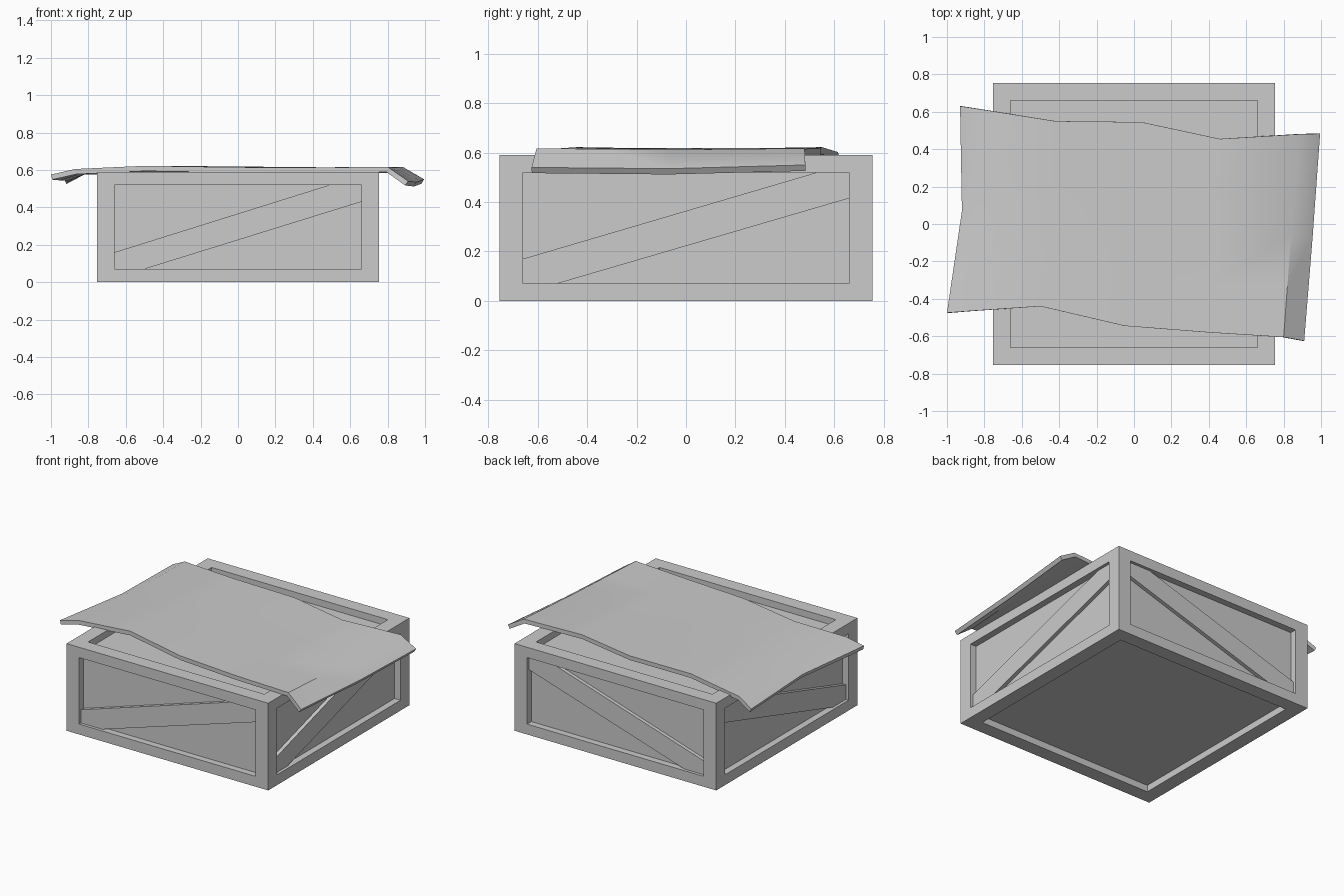
import bpy, bmesh
from mathutils import Vector

if "Cube" in bpy.data.objects:
    bpy.data.objects.remove(bpy.data.objects["Cube"])

HALF, HEIGHT, RECESS, BRACE = 0.755, 0.59, 0.045, 0.025
PANEL, LOW, HIGH = 0.66, 0.07, 0.52


def finish(name, bm):
    bmesh.ops.recalc_face_normals(bm, faces=bm.faces[:])
    mesh = bpy.data.meshes.new(name)
    bm.to_mesh(mesh)
    bm.free()
    obj = bpy.data.objects.new(name, mesh)
    bpy.context.collection.objects.link(obj)
    return obj


# Crate: box with a recessed panel on each of the six faces
bm = bmesh.new()
bmesh.ops.create_cube(bm, size=1)
for v in bm.verts:
    v.co = Vector((v.co.x * 2 * HALF, v.co.y * 2 * HALF, (v.co.z + 0.5) * HEIGHT))
bm.normal_update()
sides = list(bm.faces)
normals = [f.normal.copy() for f in sides]
bmesh.ops.inset_individual(bm, faces=sides, thickness=0.02)
for f, n in zip(sides, normals):
    for v in f.verts:
        if abs(n.x) < 0.5:
            v.co.x = PANEL if v.co.x > 0 else -PANEL
        if abs(n.y) < 0.5:
            v.co.y = PANEL if v.co.y > 0 else -PANEL
        if abs(n.z) < 0.5:
            v.co.z = HIGH if v.co.z > HEIGHT / 2 else LOW
for f, n in zip(sides, normals):
    new = bmesh.ops.extrude_discrete_faces(bm, faces=[f])["faces"][0]
    for v in new.verts:
        v.co -= n * RECESS
finish("crate_frame", bm)


# Diagonal braces lying on the side panels, cut off by the frame
def brace(name, a, b, place):
    outline = [(-PANEL, LOW), (-a[0], LOW), (PANEL, b[0]), (PANEL, HIGH),
               (a[1], HIGH), (-PANEL, b[1])]
    bm = bmesh.new()
    inner = HALF - RECESS
    rings = [[bm.verts.new(place(u, d, z)) for u, z in outline]
             for d in (inner - 0.005, inner + BRACE)]
    for r in rings:
        bm.faces.new(r)
    for i in range(6):
        j = (i + 1) % 6
        bm.faces.new((rings[0][i], rings[0][j], rings[1][j], rings[1][i]))
    finish(name, bm)


for s, fb, lr in ((-1, "front", "left"), (1, "back", "right")):
    brace(fb + "_brace", (0.50, 0.49), (0.43, 0.16), lambda u, d, z: (u, s * d, z))
    brace(lr + "_brace", (0.52, 0.53), (0.415, 0.17), lambda u, d, z: (s * d, u, z))

# Cover sheet: three profiles across the top, joined into a draped grid
front = [(-1.0, -0.475, 0.575), (-0.87, -0.465, 0.605), (-0.5, -0.44, 0.622),
         (-0.05, -0.545, 0.615), (0.4, -0.58, 0.612), (0.8, -0.605, 0.617),
         (0.91, -0.625, 0.54)]
middle = [(-0.92, 0.07, 0.567), (-0.84, 0.06, 0.602), (-0.45, 0.05, 0.614),
          (0.0, 0.0, 0.618), (0.43, -0.06, 0.607), (0.84, -0.06, 0.612),
          (0.955, -0.07, 0.535)]
back = [(-0.93, 0.63, 0.55), (-0.83, 0.615, 0.602), (-0.42, 0.55, 0.622),
        (0.04, 0.545, 0.618), (0.46, 0.455, 0.614), (0.88, 0.48, 0.617),
        (0.995, 0.483, 0.55)]
bm = bmesh.new()
rows = []
for p, q, t in ((front, middle, 0), (front, middle, 0.5), (middle, back, 0),
                (middle, back, 0.5), (middle, back, 1)):
    rows.append([bm.verts.new(Vector(a).lerp(Vector(b), t)) for a, b in zip(p, q)])
for r0, r1 in zip(rows, rows[1:]):
    for i in range(6):
        bm.faces.new((r0[i], r0[i + 1], r1[i + 1], r1[i]))
sheet = finish("cover_sheet", bm)
if sheet.data.polygons[8].normal.z < 0:
    sheet.data.flip_normals()
mod = sheet.modifiers.new("thickness", "SOLIDIFY")
mod.thickness = 0.028
mod.offset = -1
bpy.context.view_layer.objects.active = sheet
sheet.select_set(True)
bpy.ops.object.modifier_apply(modifier="thickness")
bpy.ops.object.shade_smooth_by_angle(angle=0.6)
